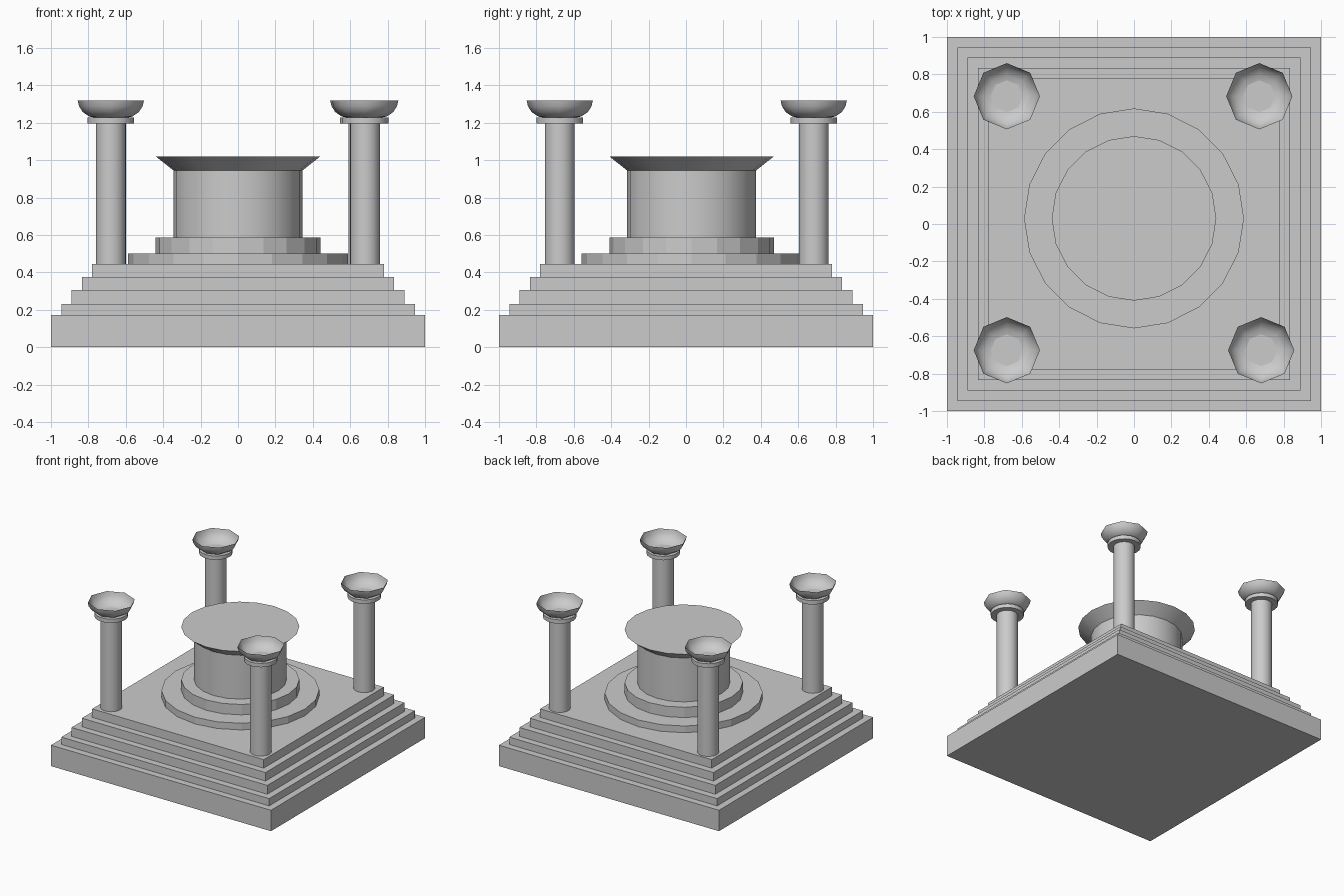
import bpy, bmesh, math

if "Cube" in bpy.data.objects:
    bpy.data.objects.remove(bpy.data.objects["Cube"])


def add_mesh(name, bm, smooth):
    bmesh.ops.recalc_face_normals(bm, faces=bm.faces[:])
    mesh = bpy.data.meshes.new(name)
    bm.to_mesh(mesh)
    bm.free()
    obj = bpy.data.objects.new(name, mesh)
    bpy.context.collection.objects.link(obj)
    if smooth:
        bpy.ops.object.select_all(action='DESELECT')
        obj.select_set(True)
        bpy.context.view_layer.objects.active = obj
        bpy.ops.object.shade_smooth_by_angle(angle=math.radians(smooth))
    return obj


def lathe(name, x, y, profile, sides, smooth=None, cap_top=True):
    """Turn a (radius, z) profile about a vertical axis, listed bottom to top."""
    bm = bmesh.new()
    rings = []
    for r, z in profile:
        angles = [2 * math.pi * i / sides for i in range(sides)]
        rings.append([bm.verts.new((x + r * math.cos(a), y + r * math.sin(a), z)) for a in angles])
    for low, high in zip(rings, rings[1:]):
        for i in range(sides):
            j = (i + 1) % sides
            bm.faces.new((low[i], low[j], high[j], high[i]))
    bm.faces.new(rings[0][::-1])
    if cap_top:
        bm.faces.new(rings[-1])
    return add_mesh(name, bm, smooth)


def slab(name, half, z0, z1):
    bpy.ops.mesh.primitive_cube_add(size=1, location=(0, 0, (z0 + z1) / 2))
    obj = bpy.context.object
    obj.name = name
    obj.scale = (2 * half, 2 * half, z1 - z0)


# Stepped square base
heights = [0, 0.172, 0.232, 0.305, 0.375, 0.445]
for i in range(5):
    slab(f"base_step_{i + 1}", 1 - 0.055 * i, heights[i], heights[i + 1])

# Round plinth and flared altar drum
CY = 0.03
lathe("plinth_lower", 0, CY, [(0.588, 0.445), (0.588, 0.50)], 20)
lathe("plinth_upper", 0, CY, [(0.44, 0.50), (0.44, 0.585)], 20)
lathe("altar_drum", 0, CY, [(0.345, 0.585), (0.345, 0.945), (0.44, 1.02)], 20, 50)

# Four corner columns, each with a collar and an open eight-sided bowl
corners = {"front_left": (-0.68, -0.675), "front_right": (0.68, -0.675),
           "back_left": (-0.68, 0.683), "back_right": (0.67, 0.683)}
bowl = [(0.06, 1.222), (0.115, 1.233), (0.15, 1.257), (0.17, 1.288), (0.177, 1.318)]
for place, (x, y) in corners.items():
    lathe(f"column_{place}", x, y, [(0.08, 0.445), (0.08, 1.195)], 32, 40)
    lathe(f"collar_{place}", x, y, [(0.125, 1.195), (0.125, 1.227)], 20, 40)
    lathe(f"bowl_{place}", x, y, bowl, 8, 60, cap_top=False)
